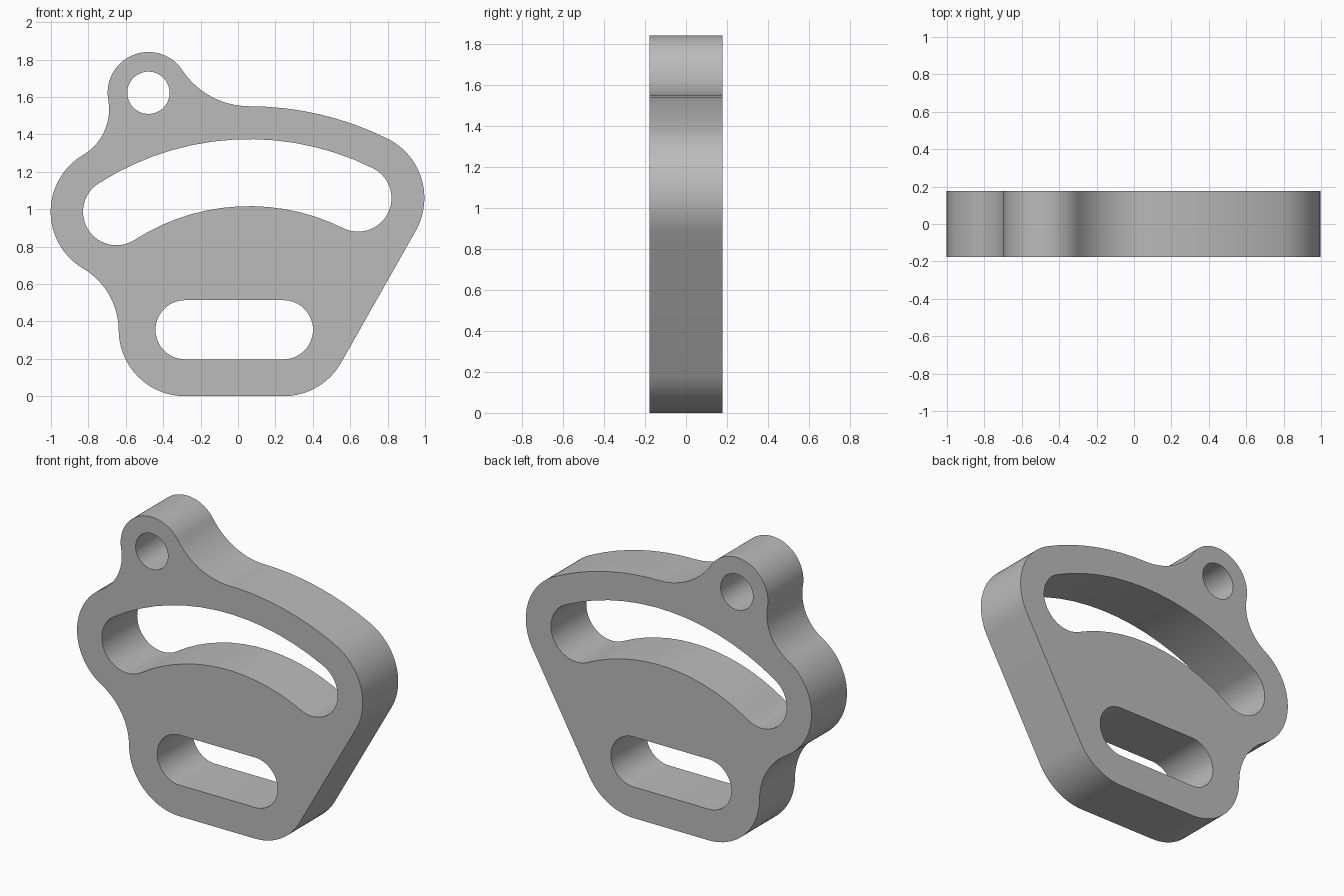
import bpy, bmesh, math
from mathutils import Vector as V

cube = bpy.data.objects.get("Cube")
if cube:
    bpy.data.objects.remove(cube, do_unlink=True)

HALF_DEPTH = 0.177


def joint(a, b):
    """Points where two neighbouring signed circles meet (negative radius = concave)."""
    (c1, r1), (c2, r2) = a, b
    d = c2 - c1
    if abs(r1 - r2) < 1e-6:                     # equal radii: straight tangent line
        right = V((d.y, -d.x)).normalized() * r1
        return c1 + right, c2 + right
    p = c1 + d * (r1 / (r1 - r2))
    return p, p


def fillet(a, b, r):
    """Concave circle touching two convex ones, on the right of travel."""
    (c1, r1), (c2, r2) = a, b
    d = c2 - c1
    length, d1, d2 = d.length, r1 + r, r2 + r
    along = (d1 * d1 - d2 * d2 + length * length) / (2 * length)
    across = math.sqrt(d1 * d1 - along * along)
    u = d / length
    return c1 + u * along + V((u.y, -u.x)) * across, -r


def chain(circles):
    """Counter-clockwise outline of tangent arcs and lines."""
    pts = []
    n = len(circles)
    for i, (c, r) in enumerate(circles):
        start = joint(circles[i - 1], circles[i])[1] - c
        end = joint(circles[i], circles[(i + 1) % n])[0] - c
        a0 = math.atan2(start.y, start.x)
        sweep = (math.atan2(end.y, end.x) - a0) % math.tau
        if r < 0:
            sweep -= math.tau
        steps = max(8, int(abs(sweep) / math.radians(4)))
        for k in range(steps + 1):
            a = a0 + sweep * k / steps
            p = c + V((math.cos(a), math.sin(a))) * abs(r)
            if not pts or (p - pts[-1]).length > 1e-4:
                pts.append(p)
    if (pts[0] - pts[-1]).length < 1e-4:
        pts.pop()
    return pts


# Main centres
arc_c, arc_r = V((0.06, -0.115)), 1.31


def on_arc(degrees):
    a = math.radians(degrees)
    return arc_c + V((math.cos(a), math.sin(a))) * arc_r


left_c, right_c = on_arc(122.8), on_arc(63.65)
foot_l, foot_r = V((-0.283, 0.355)), V((0.243, 0.355))
ear_c = V((-0.479, 1.622))

# Outer outline
rim = 0.355
left, right = (left_c, 0.352), (right_c, rim)
corner_l, corner_r = (foot_l, rim), (foot_r, rim)
ear, top = (ear_c, 0.218), (arc_c, arc_r + rim)
outline = chain([corner_l, corner_r, right, top, fillet(top, ear, 0.43), ear,
                 fillet(ear, left, 0.285), left, fillet(left, corner_l, 0.387)])

# Openings: curved slot, straight slot, round eyelet
w = 0.179
curved_slot = chain([(left_c, w), (arc_c, w - arc_r), (right_c, w), (arc_c, arc_r + w)])
straight_slot = chain([(foot_l, 0.158), (foot_r, 0.158)])
eyelet = [ear_c + V((math.cos(a), math.sin(a))) * 0.113
          for a in (math.tau * k / 72 for k in range(72))]

# Fill the profile and extrude it through the depth
bm = bmesh.new()
edges = []
for loop in (outline, curved_slot, straight_slot, eyelet):
    vs = [bm.verts.new((p.x, -HALF_DEPTH, p.y)) for p in loop]
    edges += [bm.edges.new((vs[i - 1], vs[i])) for i in range(len(vs))]
bmesh.ops.triangle_fill(bm, use_beauty=True, use_dissolve=False, edges=edges)
ext = bmesh.ops.extrude_face_region(bm, geom=bm.faces[:], use_keep_orig=True)
moved = [g for g in ext["geom"] if isinstance(g, bmesh.types.BMVert)]
bmesh.ops.translate(bm, verts=moved, vec=(0, 2 * HALF_DEPTH, 0))
bmesh.ops.recalc_face_normals(bm, faces=bm.faces[:])
mesh = bpy.data.meshes.new("slotted_plate")
bm.to_mesh(mesh)
bm.free()

plate = bpy.data.objects.new("slotted_plate", mesh)
bpy.context.collection.objects.link(plate)

# Plain grey
grey = bpy.data.materials.new("plain_grey")
grey.use_nodes = True
colour = (0.5, 0.5, 0.5, 1)
grey.diffuse_color = colour
grey.node_tree.nodes["Principled BSDF"].inputs["Base Color"].default_value = colour
mesh.materials.append(grey)

bpy.ops.object.select_all(action="DESELECT")
plate.select_set(True)
bpy.context.view_layer.objects.active = plate
bpy.ops.object.shade_smooth_by_angle(angle=math.radians(30))
